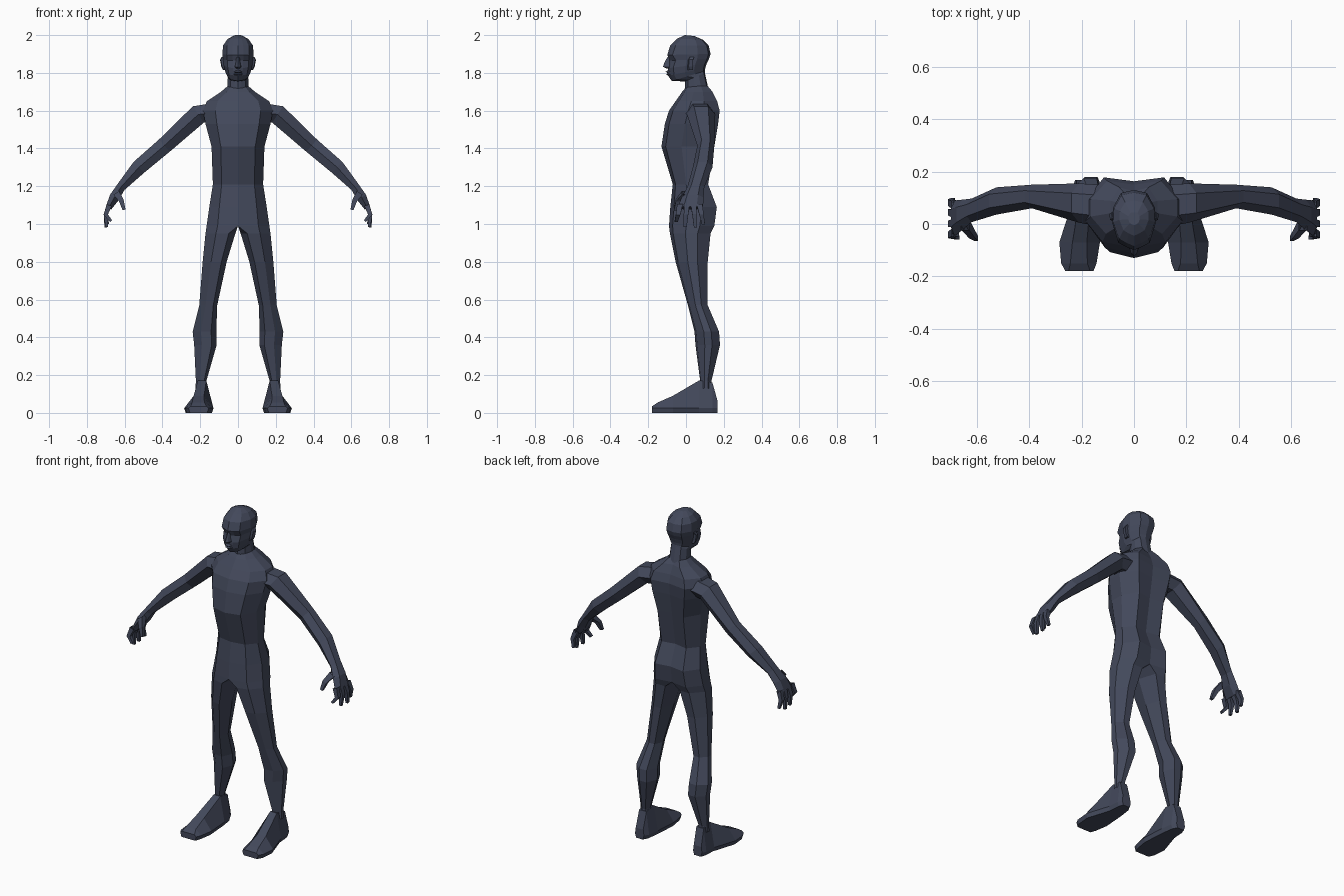
import bpy, bmesh
from mathutils import Vector

skin = bpy.data.materials.new("dark slate")
skin.diffuse_color = (0.056, 0.066, 0.105, 1)


def loft(bm, rings, closed=True, start=False, end=False):
    """Skin a list of equal-length point rings."""
    vs = [[bm.verts.new(p) for p in r] for r in rings]
    n = len(rings[0])
    for a, b in zip(vs, vs[1:]):
        for i in range(n if closed else n - 1):
            j = (i + 1) % n
            bm.faces.new((a[i], a[j], b[j], b[i]))
    if start:
        bm.faces.new(vs[0][::-1])
    if end:
        bm.faces.new(vs[-1])


def tube(bm, path, sides=((1, 0), (.5, .85), (-.5, .85), (-1, 0), (-.5, -.85), (.5, -.85)), end=True):
    """Limb along (x, y, z, half thickness, half depth in y) stations."""
    pts = [Vector(p[:3]) for p in path]
    rings = []
    for i, p in enumerate(path):
        d = pts[min(i + 1, len(pts) - 1)] - pts[max(i - 1, 0)]
        d.y = 0
        d.normalize()
        side = Vector((-d.z, 0, d.x))
        rings.append([pts[i] + side * (p[3] * b / .85) + Vector((0, p[4] * a, 0)) for a, b in sides])
    loft(bm, rings, end=end)


def finish(name, bm):
    """Tidy one half and mirror it across x = 0."""
    bmesh.ops.delete(bm, geom=[f for f in bm.faces if all(abs(v.co.x) < 1e-4 for v in f.verts)],
                     context='FACES')
    bmesh.ops.remove_doubles(bm, verts=bm.verts, dist=1e-4)
    bmesh.ops.recalc_face_normals(bm, faces=bm.faces)
    me = bpy.data.meshes.new(name)
    bm.to_mesh(me)
    bm.free()
    me.materials.append(skin)
    ob = bpy.data.objects.new(name, me)
    bpy.context.collection.objects.link(ob)
    m = ob.modifiers.new("mirror", 'MIRROR')
    m.use_clip = True
    m.merge_threshold = 0.0005


# Torso and leg: one continuous half, z, inner x, outer x, front y, back y
def body_ring(z, xi, xo, yf, yb):
    w, d = xo - xi, yb - yf
    leg = xi > 0
    r = .22 * w if leg else 0
    groove = 0 if leg else .015
    return [(xi + r, yf, z), (xi + .65 * w, yf + .08 * d, z), (xo, yf + .38 * d, z),
            (xo, yf + .68 * d, z), (xi + .62 * w, yb, z), (xi + r, yb - groove, z),
            (xi, yf + .5 * d, z)]


bm = bmesh.new()
loft(bm, [body_ring(*s) for s in (
    (.13, .165, .225, .07, .14), (.17, .167, .223, .075, .135),
    (.36, .113, .232, .05, .18), (.43, .115, .24, .045, .175),
    (.57, .11, .205, .01, .115), (.80, .06, .187, -.055, .115),
    (.95, .014, .172, -.085, .13), (.99, 0, .166, -.09, .15),
    (1.09, 0, .152, -.083, .163), (1.21, 0, .133, -.07, .117),
    (1.41, 0, .14, -.13, .15), (1.53, 0, .172, -.112, .17),
    (1.60, 0, .185, -.09, .178), (1.65, 0, .165, -.055, .165),
    (1.70, 0, .09, -.02, .14), (1.73, 0, .055, .005, .115))])
finish("torso_and_legs", bm)

# Feet: y, inner x, outer x, top z, inset of the top
bm = bmesh.new()
rings = []
for y, x0, x1, zt, k in ((.168, .165, .225, .06, .005), (.14, .15, .235, .16, .018),
                         (.07, .14, .24, .172, .028), (-.07, .13, .285, .09, .05),
                         (-.15, .143, .278, .055, .035), (-.18, .155, .262, .035, .012)):
    rings.append([(x0 + .008, y, 0), (x1 - .008, y, 0), (x1, y, .025),
                  (x1 - k, y, zt), (x0 + k, y, zt), (x0, y, .025)])
loft(bm, rings, start=True, end=True)
finish("feet", bm)

# Arms down to the knuckles
bm = bmesh.new()
tube(bm, ((.13, .07, 1.59, .05, .08), (.21, .08, 1.58, .052, .075),
          (.39, .105, 1.415, .043, .045), (.525, .088, 1.30, .04, .052),
          (.62, .052, 1.195, .024, .045), (.655, .035, 1.14, .027, .058),
          (.685, .022, 1.085, .016, .068)))
finish("arms", bm)

# Fingers and thumb
bm = bmesh.new()
square = ((1, .85), (-1, .85), (-1, -.85), (1, -.85))
for y0, y1, x, z in ((-.032, -.052, .672, 1.015), (.004, -.004, .695, .985),
                     (.040, .050, .70, .982), (.072, .092, .69, 1.0)):
    tube(bm, ((.682, y0, 1.10, .014, .015), (.70, (y0 + y1) / 2, 1.05, .011, .012),
              (x, y1, z, .007, .008)), square)
tube(bm, ((.645, .0, 1.165, .018, .022), (.618, -.04, 1.125, .013, .014),
          (.603, -.055, 1.075, .008, .009)), square)
finish("fingers", bm)


# Head and neck: front z, back z, half width, front y, back y, cheek setback
def head_ring(zf, zb, w, yf, yb, c):
    d = yb - yf
    return [(x * w, yf + t * d, zf + (zb - zf) * t)
            for x, t in ((0, 0), (.35, c * .4), (.72, c), (1, .45), (.97, .7), (.6, .95), (0, 1))]


bm = bmesh.new()
loft(bm, [head_ring(*s) for s in (
    (1.68, 1.71, .058, -.005, .12, .14), (1.755, 1.80, .054, -.005, .10, .14),
    (1.757, 1.81, .056, -.075, .10, .14), (1.785, 1.825, .066, -.095, .102, .16),
    (1.825, 1.85, .075, -.096, .11, .14), (1.865, 1.875, .079, -.088, .122, .16),
    (1.895, 1.90, .083, -.099, .13, .12), (1.945, 1.945, .079, -.084, .12, .14),
    (1.982, 1.975, .056, -.045, .09, .16), (2.0, 1.995, .022, -.005, .045, .16))],
    closed=False, end=True)
finish("head", bm)

# Nose and lips
bm = bmesh.new()
loft(bm, [[(0, -.09, z), (0, y, z), (w * .6, y + .008, z), (w, -.088, z)]
          for z, y, w in ((1.822, -.10, .014), (1.832, -.122, .018), (1.848, -.117, .013),
                          (1.885, -.098, .008))], start=True, end=True)
loft(bm, [[(0, -.085, z), (0, y, z), (w * .6, y + .005, z), (w, -.08, z)]
          for z, y, w in ((1.783, -.093, .02), (1.793, -.105, .025), (1.799, -.097, .028),
                          (1.806, -.108, .024), (1.815, -.095, .012))], start=True, end=True)
finish("nose_and_lips", bm)

# Ears
bm = bmesh.new()
loft(bm, [[(.068, y, z), (.068 + w, y + .008, z), (.072 + w, y + .03, z), (.068, y + .03, z)]
          for z, y, w in ((1.815, .008, .008), (1.835, .006, .017), (1.87, .008, .023),
                          (1.885, .014, .015))], start=True, end=True)
finish("ears", bm)
